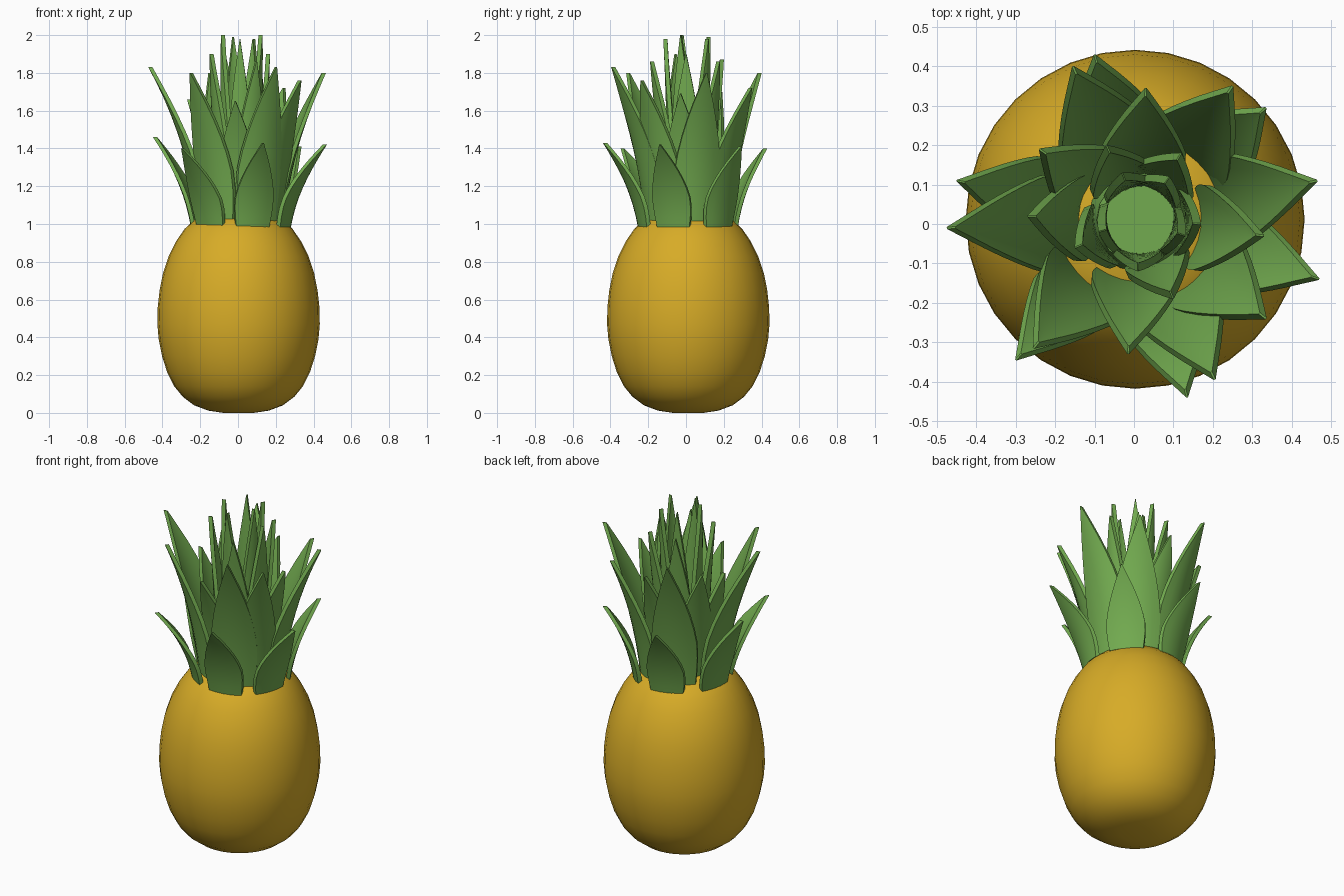
import bpy, bmesh, math
from mathutils import Vector

if "Cube" in bpy.data.objects:
    bpy.data.objects.remove(bpy.data.objects["Cube"])

def material(name, rgb):
    m = bpy.data.materials.new(name)
    m.diffuse_color = (*rgb, 1)
    m.use_nodes = True
    m.node_tree.nodes["Principled BSDF"].inputs["Base Color"].default_value = m.diffuse_color
    return m

gold = material("golden_skin", (0.68, 0.41, 0.02))
green = material("leaf_green", (0.17, 0.41, 0.08))

def make_object(name, bm, mat, angle):
    bmesh.ops.recalc_face_normals(bm, faces=bm.faces)
    me = bpy.data.meshes.new(name)
    bm.to_mesh(me)
    bm.free()
    me.materials.append(mat)
    ob = bpy.data.objects.new(name, me)
    bpy.context.collection.objects.link(ob)
    bpy.ops.object.select_all(action='DESELECT')
    ob.select_set(True)
    bpy.context.view_layer.objects.active = ob
    bpy.ops.object.shade_smooth_by_angle(angle=math.radians(angle))
    return ob

def lathe(name, profile, centre, mat, angle, sides=32):
    bm = bmesh.new()
    rings = [[bm.verts.new((centre[0] + r * math.cos(math.tau * i / sides),
                            centre[1] + r * math.sin(math.tau * i / sides), z))
              for i in range(sides)] for r, z in profile]
    for a, b in zip(rings, rings[1:]):
        for i in range(sides):
            j = (i + 1) % sides
            bm.faces.new((a[i], a[j], b[j], b[i]))
    bm.faces.new(rings[0])
    bm.faces.new(rings[-1])
    return make_object(name, bm, mat, angle)

# fruit body
lathe("fruit_body", [(0.08, 0.0), (0.16, 0.012), (0.235, 0.04), (0.295, 0.085), (0.34, 0.14),
                     (0.378, 0.215), (0.405, 0.3), (0.423, 0.39), (0.43, 0.47), (0.428, 0.56),
                     (0.418, 0.65), (0.4, 0.74), (0.37, 0.83), (0.33, 0.91), (0.285, 0.975),
                     (0.23, 1.025), (0.15, 1.055), (0.06, 1.065)], (0.003, 0.012), gold, 60)

# crown core
AXIS = Vector((0.015, 0.01))
lathe("crown_core", [(0.14, 1.0), (0.11, 1.2)], AXIS, green, 40, 16)

def leaf(name, tip, r0, z0, width, rows=9, cols=6, thick=0.022):
    """Pointed leaf, cupped around the crown axis and bending outward to its tip."""
    d = Vector(tip[:2]) - AXIS
    rt, zt = d.length, tip[2]
    out = d.normalized()
    side = Vector((-out.y, out.x))
    rc, zc = r0 + 0.22 * (rt - r0), z0 + 0.55 * (zt - z0)
    bm = bmesh.new()
    grids = []
    for inner in (0, thick):
        grid = []
        for i in range(rows + 1):
            t = i / rows
            r = (1 - t) ** 2 * r0 + 2 * t * (1 - t) * rc + t * t * rt - inner
            z = (1 - t) ** 2 * z0 + 2 * t * (1 - t) * zc + t * t * zt
            # slightly narrow foot, widest low down, ogive point
            w = 0.86 + 0.14 * math.sin(math.pi * t / 0.6) if t < 0.3 else 1 - ((t - 0.3) / 0.7) ** 1.5
            w = max(w, 0.02) * width / 2
            row = []
            for j in range(cols + 1):
                s = (2 * j / cols - 1) * w
                p = AXIS + out * (r - s * s / (2 * max(r0, 0.1))) + side * s
                row.append(bm.verts.new((p.x, p.y, z)))
            grid.append(row)
        for a, b in zip(grid, grid[1:]):
            for j in range(cols):
                bm.faces.new((a[j], a[j + 1], b[j + 1], b[j]))
        grids.append(grid)
    # rim joining outer and inner skins
    rims = [g[0] + [r[-1] for r in g[1:-1]] + g[-1][::-1] + [r[0] for r in g[-2:0:-1]] for g in grids]
    for k in range(len(rims[0])):
        n = (k + 1) % len(rims[0])
        bm.faces.new((rims[0][k], rims[0][n], rims[1][n], rims[1][k]))
    return make_object(name, bm, green, 45)

# leaf rings, outermost first: base radius, base height, width, tips
RINGS = [
    ("outer_leaf", 0.265, 0.985, 0.21,
     [(0.47, -0.14, 1.42), (0.335, 0.295, 1.41), (-0.10, 0.43, 1.40),
      (-0.45, 0.11, 1.46), (-0.30, -0.345, 1.40), (0.135, -0.44, 1.43)]),
    ("long_leaf", 0.225, 1.0, 0.25,
     [(0.465, 0.11, 1.80), (0.25, 0.35, 1.72), (-0.155, 0.40, 1.80), (-0.475, -0.01, 1.83),
      (-0.255, -0.315, 1.80), (0.205, -0.395, 1.83), (0.335, -0.24, 1.76)]),
    ("middle_leaf", 0.175, 1.02, 0.22,
     [(0.33, -0.03, 1.69), (0.03, 0.345, 1.68), (-0.24, 0.19, 1.70),
      (-0.27, 0.02, 1.66), (-0.015, -0.33, 1.65)]),
    ("inner_leaf", 0.135, 1.04, 0.17,
     [(0.17, 0.0, 1.90), (0.12, 0.18, 1.86), (-0.07, 0.20, 1.87),
      (-0.15, -0.06, 1.90), (0.10, -0.19, 1.86)]),
    ("heart_leaf", 0.105, 1.06, 0.13,
     [(0.13, -0.03, 2.0), (0.09, 0.12, 1.98), (-0.03, 0.13, 1.99),
      (-0.09, -0.02, 2.0), (0.01, -0.12, 1.98)]),
]
for name, r0, z0, width, tips in RINGS:
    for i, tip in enumerate(tips):
        leaf(f"{name}_{i + 1}", tip, r0, z0, width)
